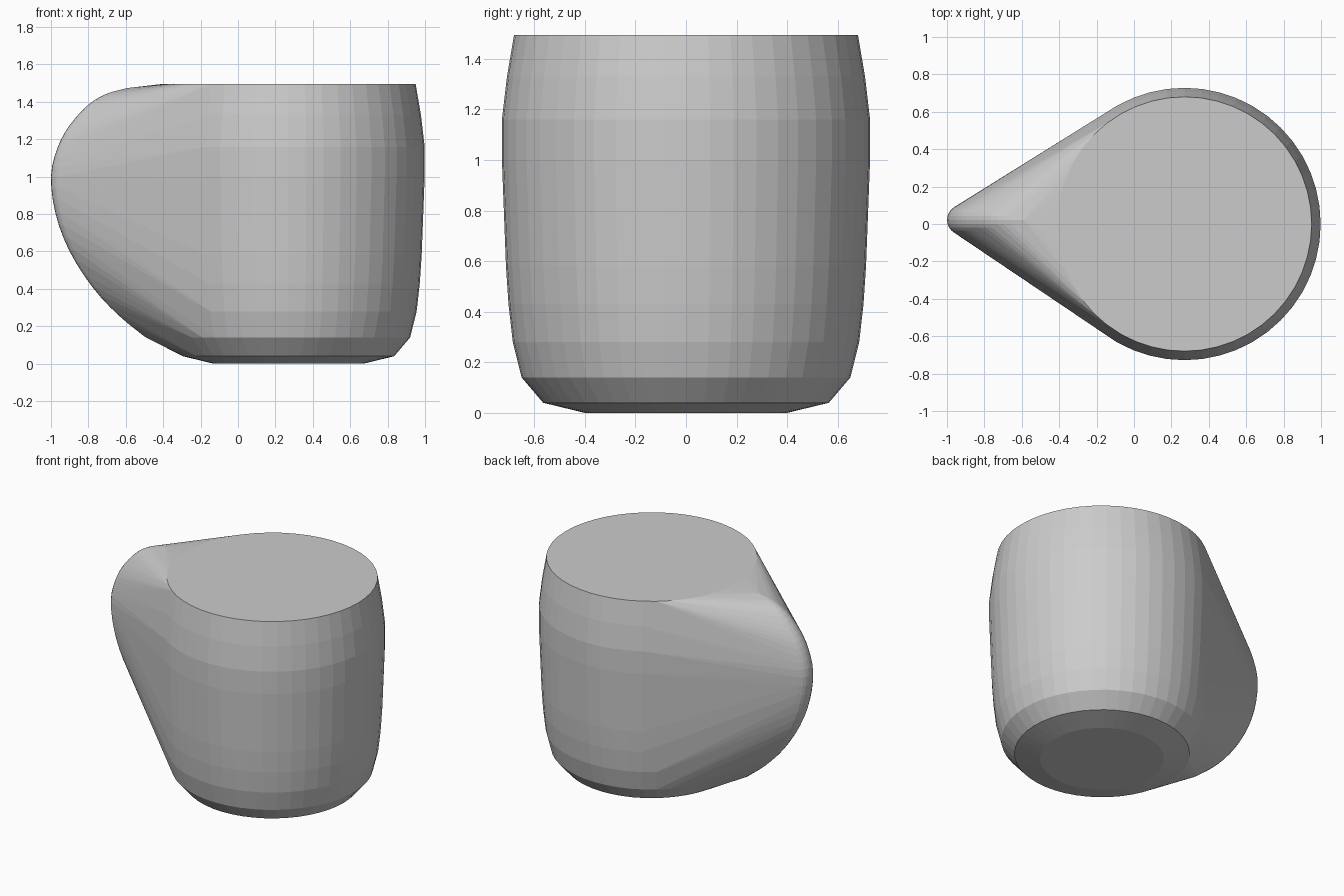
import bpy, bmesh
from math import sin, cos, tau, radians
from mathutils import Vector

cube = bpy.data.objects.get("Cube")
if cube:
    bpy.data.objects.remove(cube, do_unlink=True)

CUP_X = 0.27
SIDES = 48
TUBE = 0.08      # handle thickness radius
TUBE_Y = 0.022   # handle sits slightly off centre

# Cup profile: (radius, height)
cup = [(0.40, 0), (0.565, 0.04), (0.65, 0.14), (0.685, 0.28), (0.702, 0.43), (0.712, 0.58),
       (0.728, 1.0), (0.728, 1.16), (0.708, 1.33), (0.68, 1.495)]

# Outer outline of the handle: (x, z), from top to bottom
outline = [Vector(p) for p in (
    (-0.59, 1.474), (-0.70, 1.444), (-0.80, 1.385), (-0.90, 1.275), (-0.965, 1.155),
    (-1.0, 1.0), (-0.975, 0.80), (-0.90, 0.60), (-0.775, 0.405), (-0.64, 0.26), (-0.50, 0.145))]


def smooth_path(pts, steps):
    """Catmull-Rom path through the points, as (point, tangent) pairs."""
    ext = [2 * pts[0] - pts[1]] + pts + [2 * pts[-1] - pts[-2]]
    path = []
    for a, b, c, d in zip(ext, ext[1:], ext[2:], ext[3:]):
        for i in range(steps):
            t = i / steps
            p = (2*b + (c-a)*t + (2*a-5*b+4*c-d)*t*t + (3*b-a-3*c+d)*t**3) / 2
            v = (c-a) + 2*(2*a-5*b+4*c-d)*t + 3*(3*b-a-3*c+d)*t*t
            path.append((p, v.normalized()))
    path.append((pts[-1], (pts[-1] - pts[-2]).normalized()))
    return path


bm = bmesh.new()

# Rings of the cup
for r, z in cup:
    for i in range(SIDES):
        a = tau * i / SIDES
        bm.verts.new((CUP_X + r * cos(a), r * sin(a), z))

# Round sections of the handle, swept along its outline
for p, t in smooth_path(outline, 3):
    out = Vector((t.y, -t.x))
    if out.x > 0 and abs(t.y) > 0.5:
        out = -out
    for i in range(24):
        a = tau * i / 24
        q = p + out * TUBE * (cos(a) - 1)
        bm.verts.new((q.x, TUBE_Y + TUBE * sin(a), q.y))

# Wrap one closed skin around cup and handle
bmesh.ops.convex_hull(bm, input=bm.verts[:])
bmesh.ops.delete(bm, geom=[v for v in bm.verts if not v.link_faces], context='VERTS')
bmesh.ops.dissolve_limit(bm, angle_limit=radians(0.2), verts=bm.verts[:], edges=bm.edges[:])
bmesh.ops.recalc_face_normals(bm, faces=bm.faces[:])

mesh = bpy.data.meshes.new("mug_hull")
bm.to_mesh(mesh)
bm.free()
mug = bpy.data.objects.new("mug_hull", mesh)
bpy.context.collection.objects.link(mug)

# Single plain grey
grey = bpy.data.materials.new("plain_grey")
grey.use_nodes = True
colour = (0.6, 0.6, 0.6, 1)
grey.diffuse_color = colour
grey.node_tree.nodes["Principled BSDF"].inputs["Base Color"].default_value = colour
mesh.materials.append(grey)
